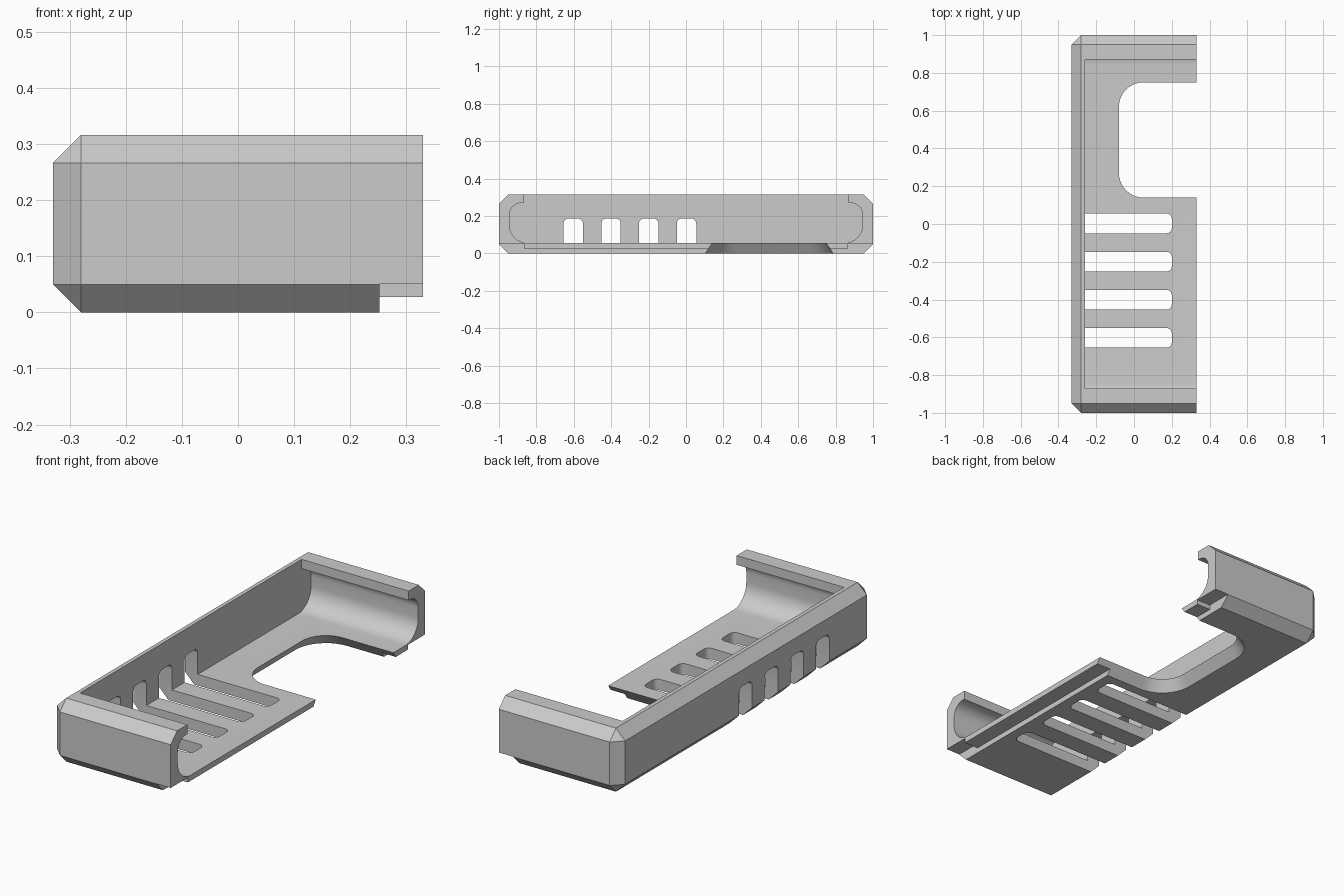
import bpy, bmesh, math
from mathutils import Vector

cube = bpy.data.objects.get("Cube")
if cube:
    bpy.data.objects.remove(cube)

HALF_X, HALF_Y, HEIGHT = 0.33, 1.0, 0.316
CHAMFER, FLOOR, INNER_X = 0.05, 0.055, -0.26

grey = bpy.data.materials.new("plain grey")
grey.use_nodes = True
colour = (0.6, 0.6, 0.6, 1)
grey.diffuse_color = colour
grey.node_tree.nodes["Principled BSDF"].inputs["Base Color"].default_value = colour


def add_object(name, bm):
    """Turn a closed bmesh into an object with outward normals."""
    if bm.calc_volume(signed=True) < 0:
        bmesh.ops.reverse_faces(bm, faces=bm.faces[:])
    bm.normal_update()
    mesh = bpy.data.meshes.new(name)
    bm.to_mesh(mesh)
    bm.free()
    obj = bpy.data.objects.new(name, mesh)
    bpy.context.scene.collection.objects.link(obj)
    mesh.materials.append(grey)
    return obj


def bevelled_box(name, low, high, pick, size, segments):
    """Box between two corners, with the edges chosen by pick bevelled."""
    bm = bmesh.new()
    bmesh.ops.create_cube(bm, size=1)
    edges = [e for e in bm.edges if pick(e.verts[0].co, e.verts[1].co)]
    for v in bm.verts:
        v.co = [lo if c < 0 else hi for c, lo, hi in zip(v.co, low, high)]
    bmesh.ops.bevel(bm, geom=edges, offset=size, segments=segments,
                    profile=0.5, affect='EDGES')
    return add_object(name, bm)


def rounded(corners, steps=10):
    """Outline from (u, v, radius) corners, with right-angled corners rounded."""
    out = []
    for i, (u, v, r) in enumerate(corners):
        p = Vector((u, v))
        if not r:
            out.append(p)
            continue
        a = (Vector(corners[i - 1][:2]) - p).normalized() * r
        b = (Vector(corners[(i + 1) % len(corners)][:2]) - p).normalized() * r
        for k in range(steps + 1):
            t = math.pi / 2 * k / steps
            out.append(p + a * (1 - math.sin(t)) + b * (1 - math.cos(t)))
    return out


def loft(name, ring_a, ring_b):
    """Solid between two matching rings of points."""
    bm = bmesh.new()
    va = [bm.verts.new(p) for p in ring_a]
    vb = [bm.verts.new(p) for p in ring_b]
    bm.faces.new(va)
    bm.faces.new(vb[::-1])
    for i in range(len(va)):
        bm.faces.new((va[i], va[i - 1], vb[i - 1], vb[i]))
    return add_object(name, bm)


def along_x(name, ring, x0, x1):
    return loft(name, [(x0, p.x, p.y) for p in ring], [(x1, p.x, p.y) for p in ring])


# Chamfered block, left square on the open +x side
case = bevelled_box("half_case", (-HALF_X, -HALF_Y, 0), (HALF_X, HALF_Y, HEIGHT),
                    lambda a, b: min(a.x, b.x) < 0, CHAMFER, 1)

# Hollow with rounded ends below the overhanging lips
right = [(0.945, FLOOR, 0.1), (0.945, 0.27, 0.065), (0.87, 0.27, 0), (0.87, 0.5, 0)]
left = [(-y, z, r) for y, z, r in reversed(right)]
cutters = [along_x("hollow_cutter", rounded(right + left), INNER_X, 0.6)]


# Open notch in the floor, flaring towards the underside
def notch(grow, z):
    x, y0, y1, r = -0.08 - grow, 0.14 - grow, 0.75 + grow, 0.13 + grow
    ring = rounded([(x, y0, r), (0.7, y0, 0), (0.7, y1, 0), (x, y1, r)])
    return [(p.x, p.y, z) for p in ring]


FLARE = 0.037
cutters.append(loft("notch_cutter", notch(FLARE * 2, -FLOOR), notch(-FLARE, 2 * FLOOR)))


# Vent slots running through the side wall and along the floor
def slot_edge(a, b):
    upright_end = a.x > 0 and b.x > 0 and a.z != b.z
    top_side = a.z > 0 and b.z > 0 and a.x != b.x
    return upright_end or top_side


for i in range(4):
    y = 0.003 - 0.202 * i
    cutters.append(bevelled_box("slot_cutter", (-0.5, y - 0.052, -0.1),
                                (0.2, y + 0.052, 0.187), slot_edge, 0.027, 6))

# Rebate under the open edge, leaving a thin tongue on the floor
half = [(0.865, 0.027, 0), (0.865, 0.051, 0), (1.2, 0.051, 0), (1.2, -0.2, 0)]
rebate = half + [(-y, z, r) for y, z, r in reversed(half)]
cutters.append(along_x("rebate_cutter", rounded(rebate), 0.252, 0.5))

# Cut everything out, then drop the cutters
bpy.context.view_layer.update()
for obj in bpy.context.view_layer.objects:
    obj.select_set(obj == case)
bpy.context.view_layer.objects.active = case
for cutter in cutters:
    cutter.hide_render = True
    mod = case.modifiers.new("cut", 'BOOLEAN')
    mod.operation, mod.solver, mod.object = 'DIFFERENCE', 'EXACT', cutter
    bpy.ops.object.modifier_apply(modifier=mod.name)
    bpy.data.objects.remove(cutter)
bpy.ops.object.shade_smooth_by_angle(angle=math.radians(25))
